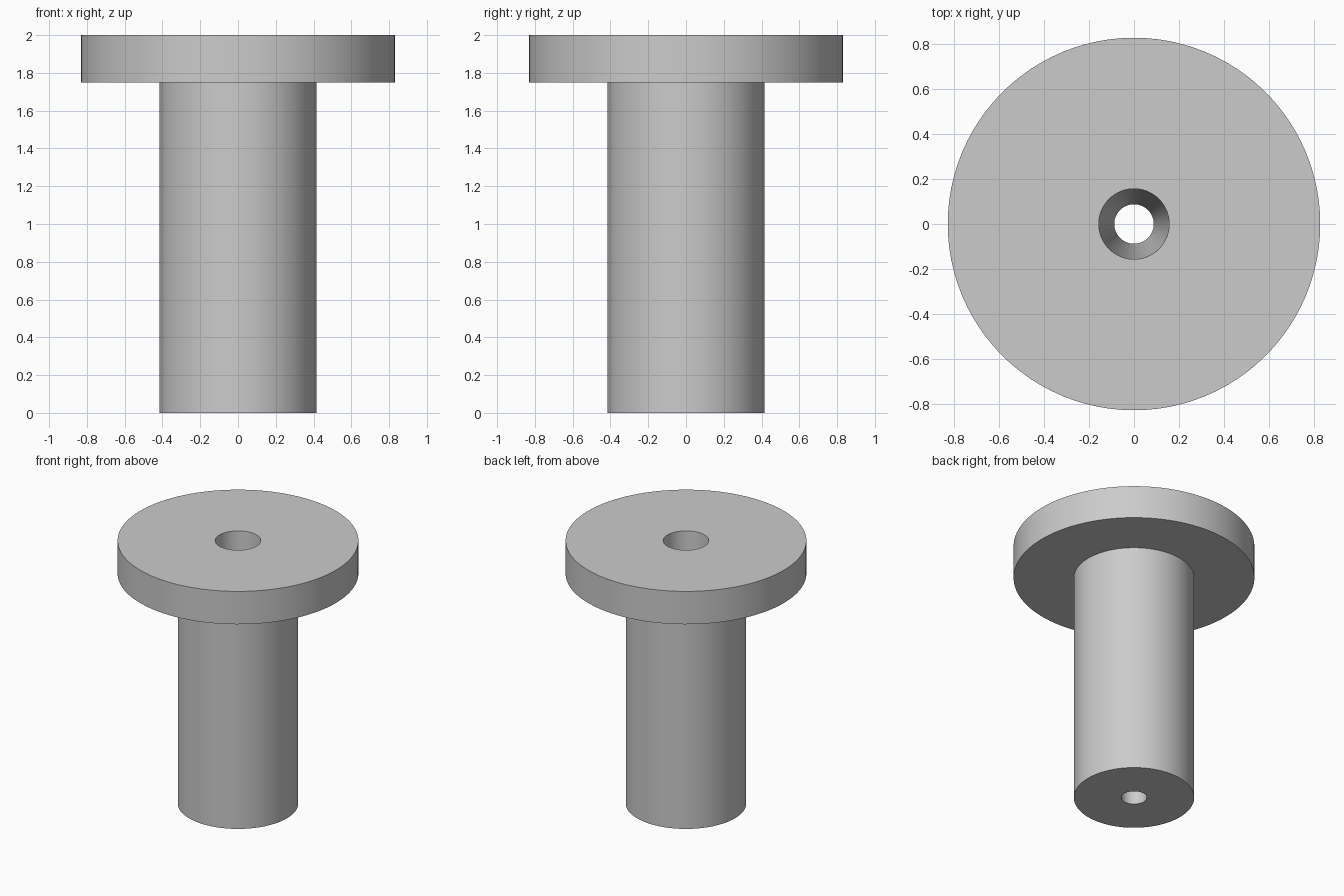
import bpy
import bmesh
import math

cube = bpy.data.objects.get("Cube")
if cube:
    bpy.data.objects.remove(cube, do_unlink=True)

# Single plain grey
grey = bpy.data.materials.new("plain grey")
grey.use_nodes = True
COLOUR = (0.6, 0.6, 0.6, 1)
grey.diffuse_color = COLOUR
grey.node_tree.nodes["Principled BSDF"].inputs["Base Color"].default_value = COLOUR


def lathe(name, profile, segments):
    """Spin a closed (radius, height) profile around the z axis."""
    bm = bmesh.new()
    rings = []
    for i in range(segments):
        a = 2 * math.pi * i / segments
        rings.append([bm.verts.new((r * math.cos(a), r * math.sin(a), z)) for r, z in profile])
    for i, ring in enumerate(rings):
        after = rings[(i + 1) % segments]
        for j in range(len(profile)):
            k = (j + 1) % len(profile)
            bm.faces.new((ring[j], after[j], after[k], ring[k]))
    bmesh.ops.recalc_face_normals(bm, faces=bm.faces)
    mesh = bpy.data.meshes.new(name)
    bm.to_mesh(mesh)
    bm.free()
    mesh.materials.append(grey)
    obj = bpy.data.objects.new(name, mesh)
    bpy.context.collection.objects.link(obj)
    return obj


# Shaft, flange and tapered through-hole as one turned solid
bushing = lathe("flanged_bushing", [
    (0.088, 0), (0.415, 0), (0.415, 1.75),
    (0.83, 1.75), (0.83, 2), (0.157, 2),
], 96)

bpy.ops.object.select_all(action="DESELECT")
bushing.select_set(True)
bpy.context.view_layer.objects.active = bushing
bpy.ops.object.shade_smooth_by_angle(angle=math.radians(30))
